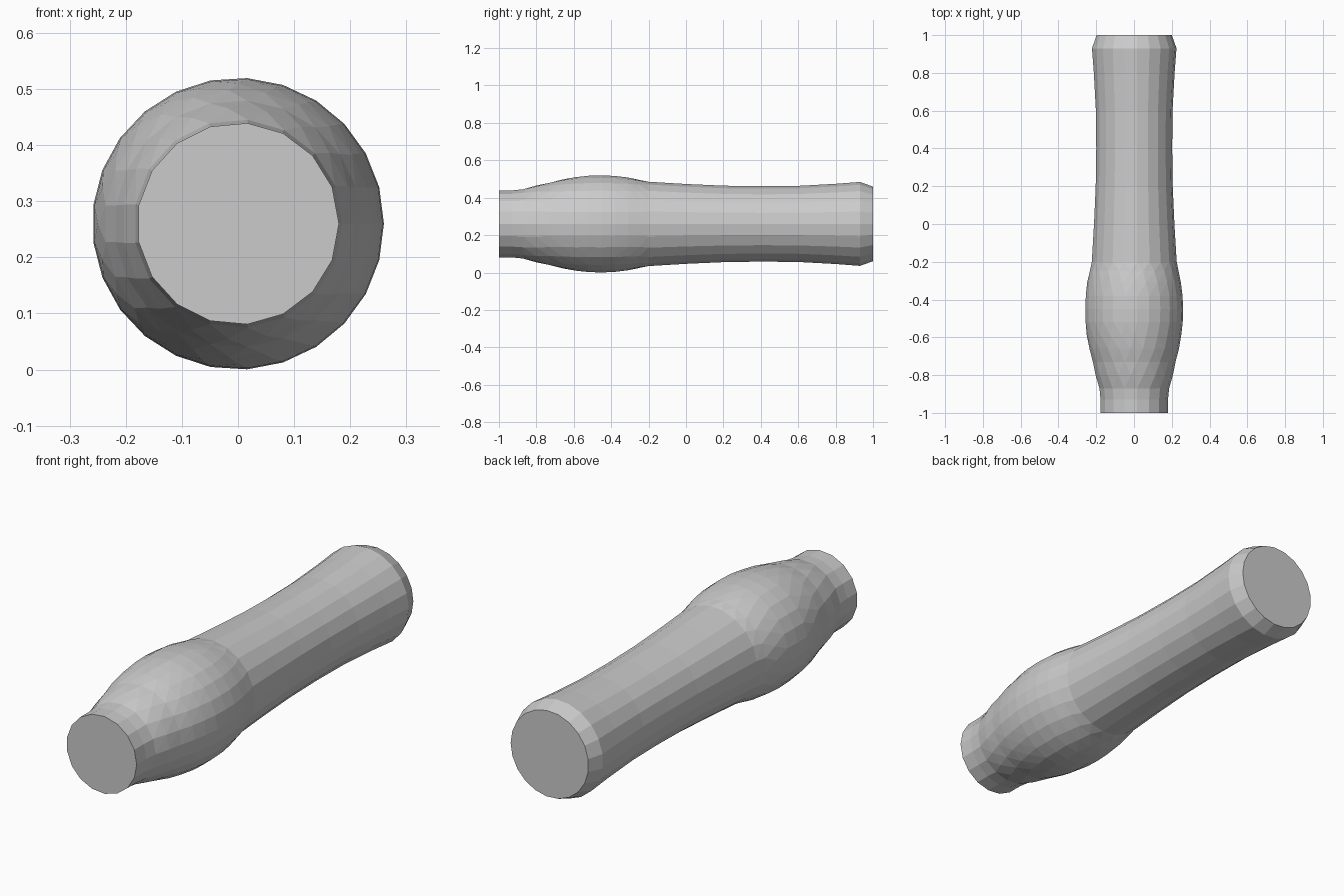
import bpy, bmesh
from math import cos, sin, tau

if "Cube" in bpy.data.objects:
    bpy.data.objects.remove(bpy.data.objects["Cube"])

CENTRE_Z = 0.26
# Profile along the handle: (y, radius, number of sides)
PROFILE = [
    (-1.0, 0.18, 17), (-0.93, 0.18, 17), (-0.87, 0.186, 17), (-0.8, 0.206, 19), (-0.73, 0.22, 21),
    (-0.66, 0.238, 23), (-0.59, 0.25, 24), (-0.52, 0.258, 25), (-0.45, 0.26, 25),
    (-0.38, 0.257, 25), (-0.31, 0.248, 24), (-0.25, 0.236, 23), (-0.2, 0.226, 21),
    (0.0, 0.214, 21), (0.2, 0.205, 21), (0.4, 0.202, 21), (0.6, 0.204, 21),
    (0.8, 0.215, 21), (0.93, 0.225, 21), (1.0, 0.20, 21),
]


def ring(bm, y, r, n):
    return [bm.verts.new((r * cos(tau * i / n), y, CENTRE_Z + r * sin(tau * i / n)))
            for i in range(n)]


def stitch(bm, a, b):
    """Join two rings, with quads if the counts match and triangles otherwise."""
    na, nb = len(a), len(b)
    if na == nb:
        for i in range(na):
            j = (i + 1) % na
            bm.faces.new((a[i], a[j], b[j], b[i]))
        return
    i = j = 0
    while i < na or j < nb:
        if j == nb or (i < na and (i + 1) / na <= (j + 1) / nb):
            bm.faces.new((a[i % na], a[(i + 1) % na], b[j % nb]))
            i += 1
        else:
            bm.faces.new((a[i % na], b[(j + 1) % nb], b[j % nb]))
            j += 1


# Turned handle: swollen grip, slim neck and chamfered end
bm = bmesh.new()
rings = [ring(bm, *p) for p in PROFILE]
for a, b in zip(rings, rings[1:]):
    stitch(bm, a, b)
bm.faces.new(rings[0])
bm.faces.new(rings[-1])
bmesh.ops.recalc_face_normals(bm, faces=bm.faces)
mesh = bpy.data.meshes.new("handle")
bm.to_mesh(mesh)
bm.free()
bpy.context.collection.objects.link(bpy.data.objects.new("handle", mesh))
